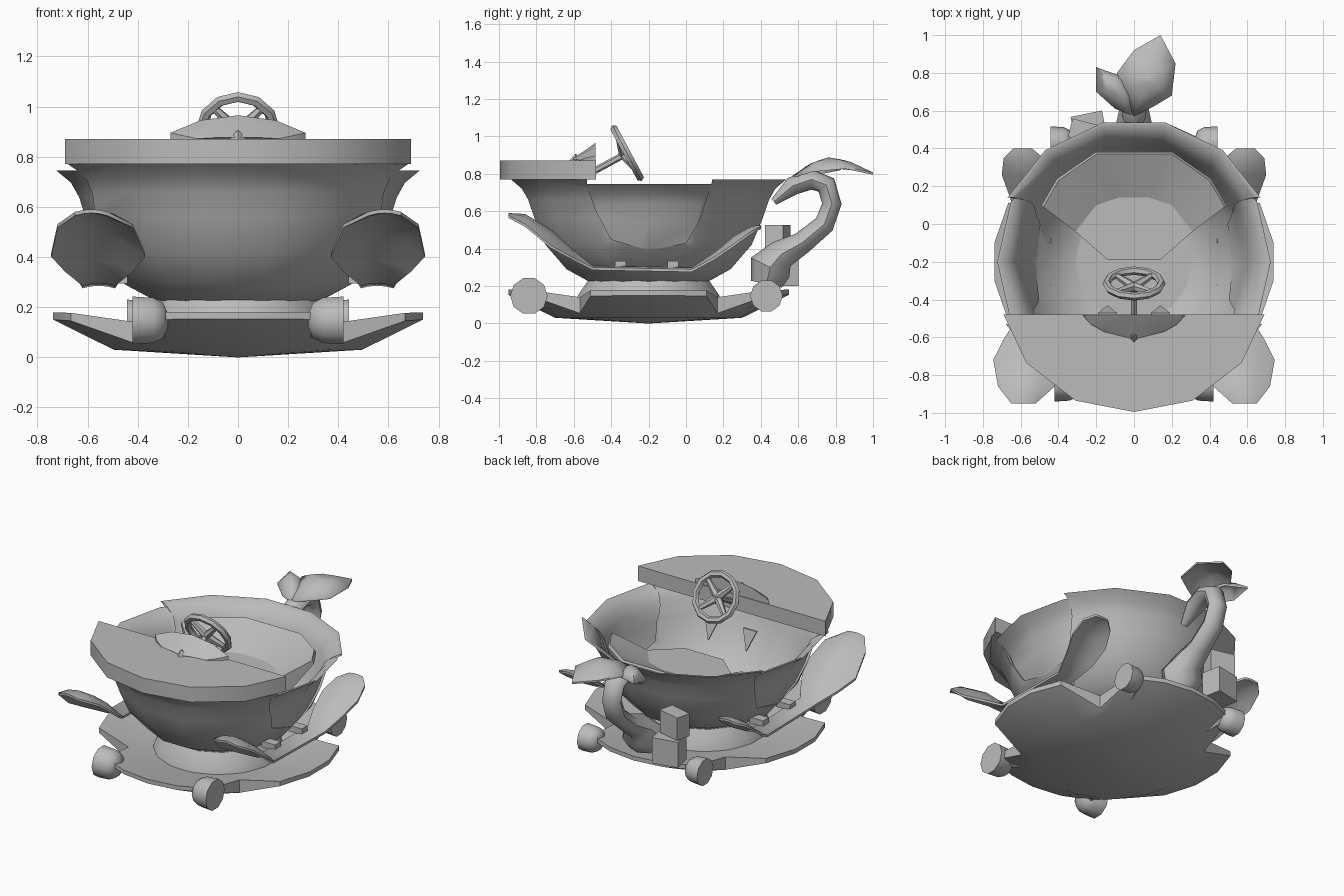
import bpy, bmesh, math
from mathutils import Vector, Matrix

if "Cube" in bpy.data.objects:
    bpy.data.objects.remove(bpy.data.objects["Cube"])

grey = bpy.data.materials.new("plain_grey")
grey.use_nodes = True
COLOUR = (0.5, 0.5, 0.5, 1)
grey.diffuse_color = COLOUR
grey.node_tree.nodes["Principled BSDF"].inputs["Base Color"].default_value = COLOUR
CENTRE = Matrix.Translation((0, -0.2, 0))


def finish(ob, angle):
    ob.data.materials.clear()
    ob.data.materials.append(grey)
    bpy.ops.object.select_all(action='DESELECT')
    ob.select_set(True)
    bpy.context.view_layer.objects.active = ob
    if angle:
        bpy.ops.object.shade_smooth_by_angle(angle=math.radians(angle))
    return ob


def skin(name, rings, angle=35):
    """Closed solid through a list of equal-length rings."""
    bm = bmesh.new()
    rows = [[bm.verts.new(p) for p in ring] for ring in rings]
    n = len(rows[0])
    for a, b in zip(rows, rows[1:]):
        for i in range(n):
            j = (i + 1) % n
            bm.faces.new((a[i], a[j], b[j], b[i]))
    bm.faces.new(rows[0])
    bm.faces.new(rows[-1])
    bmesh.ops.recalc_face_normals(bm, faces=bm.faces)
    me = bpy.data.meshes.new(name)
    bm.to_mesh(me)
    bm.free()
    ob = bpy.data.objects.new(name, me)
    bpy.context.collection.objects.link(ob)
    return finish(ob, angle)


def lathe(name, profile, sides, matrix, turn=0.0, angle=35):
    rings = []
    for r, z in profile:
        steps = [math.tau * (i + turn) / sides for i in range(sides)]
        rings.append([matrix @ Vector((r * math.cos(a), r * math.sin(a), z)) for a in steps])
    return skin(name, rings, angle)


def tube(name, points, radii, sides=8, wide=1.0):
    pts = [Vector(p) for p in points]
    rings = []
    for i, p in enumerate(pts):
        t = (pts[min(i + 1, len(pts) - 1)] - pts[max(i - 1, 0)]).normalized()
        ref = Vector((0, 1, 0)) if abs(t.x) > 0.9 else Vector((1, 0, 0))
        u = ref.cross(t).normalized()
        v = t.cross(u) * wide
        rings.append([p + radii[i] * (u * math.cos(math.tau * k / sides) + v * math.sin(math.tau * k / sides))
                      for k in range(sides)])
    return skin(name, rings, 50)


def prism(name, outline, low, high, axis="z", angle=0):
    put = (lambda p, h: (p[0], p[1], h)) if axis == "z" else (lambda p, h: (h, p[0], p[1]))
    return skin(name, [[put(p, h) for p in outline] for h in (low, high)], angle)


def box(name, centre, size, turn):
    m = Matrix.Translation(centre) @ Matrix.Rotation(turn, 4, 'Z')
    sx, sy, sz = (s / 2 for s in size)
    base = [(-sx, -sy), (sx, -sy), (sx, sy), (-sx, sy)]
    return skin(name, [[m @ Vector((x, y, z)) for x, y in base] for z in (-sz, sz)], 0)


def boolean(ob, cutter, mode):
    mod = ob.modifiers.new("door_shape", 'BOOLEAN')
    mod.object, mod.operation, mod.solver = cutter, mode, 'EXACT'


# saucer with four V notches for the wheels
quarter = [(8, 0.745), (25, 0.735), (42, 0.55), (59, 0.745), (75, 0.75)]
spokes = quarter + [(90, 0.75)] + [(180 - a, r) for a, r in reversed(quarter)]
spokes += [(a + 180, r) for a, r in spokes]


def saucer_ring(radius, height):
    ring = []
    for a, rim in spokes:
        r = rim if radius is None else radius
        a = math.radians(a)
        ring.append((r * math.cos(a), -0.2 + r * math.sin(a), height(r)))
    return ring


def under(r):
    return 0.03 + max(0, r - 0.5) * 0.49


def over(r):
    return 0.11 + (r - 0.4) * 0.2


skin("saucer", [saucer_ring(0.01, lambda r: 0), saucer_ring(0.5, under), saucer_ring(None, under),
                saucer_ring(None, over), saucer_ring(0.4, over), saucer_ring(0.02, over)], 35)
lathe("cup_foot", [(0.4, 0.1), (0.385, 0.15), (0.33, 0.23)], 16, CENTRE, 0.5)

# thin-walled cup body and the two lower door panels
outer = [(0.02, 0.22), (0.32, 0.22), (0.45, 0.29), (0.565, 0.42), (0.625, 0.56), (0.66, 0.66), (0.695, 0.72),
         (0.755, 0.77)]
cup_profile = outer + [(0.74, 0.77)] + [(r - 0.014, z + 0.008) for r, z in reversed(outer[:-1])]
cup = lathe("cup_body", cup_profile, 14, CENTRE, 0, 45)
doors = lathe("side_doors", [(max(r - 0.04 * z, 0.005), z * 0.967) for r, z in cup_profile], 14, CENTRE, 0, 45)
cutter = prism("door_cutter", [(-0.53, 0.95), (-0.53, 0.74), (-0.48, 0.6), (-0.4, 0.45), (-0.2, 0.39),
                               (0, 0.43), (0.07, 0.55), (0.14, 0.76), (0.14, 0.95)], -1, 1, "x")
cutter.hide_render = True
cutter.display_type = 'WIRE'
boolean(cup, cutter, 'DIFFERENCE')
boolean(doors, cutter, 'INTERSECT')

# flat hood over the front half
side = [(0.31, -0.935), (0.57, -0.735), (0.69, -0.48)]
prism("hood", [(0, -0.995)] + side + [(-x, y) for x, y in reversed(side)], 0.77, 0.87, angle=40)

# dashboard cowl and ornament
rear = [(0.27, 0.87), (0.27, 0.895), (0.15, 0.945), (0, 0.965), (-0.15, 0.945), (-0.27, 0.895), (-0.27, 0.87)]
skin("dash_cowl", [[(x, -0.485, z) for x, z in rear],
                   [(x * 0.85, -0.53, 0.87 + (z - 0.87) * 0.65) for x, z in rear],
                   [(x * 0.6, -0.61 + abs(x) * 0.15, 0.87 + (z - 0.87) * 0.08) for x, z in rear]], 30)
lathe("hood_ornament", [(0.035, 0.87), (0.003, 0.905)], 4, Matrix.Translation((0, -0.59, 0)))

# steering wheel
TILT = Matrix.Translation((0, -0.315, 0.91)) @ Matrix.Rotation(math.radians(-62), 4, 'X')
bpy.ops.mesh.primitive_torus_add(major_segments=12, minor_segments=6, major_radius=0.145, minor_radius=0.022)
wheel = bpy.context.object
wheel.name = "steering_wheel"
wheel.matrix_world = TILT
finish(wheel, 50)
for i in range(4):
    a = math.pi * (0.25 + i / 2)
    end = TILT @ Vector((0.142 * math.cos(a), 0.142 * math.sin(a), 0))
    tube("steering_spoke", [TILT @ Vector((0, 0, -0.02)), end], [0.026, 0.015], 6)
tube("steering_column", [TILT @ Vector((0, 0, 0)), (0, -0.5, 0.81)], [0.018, 0.018], 6)

# bench seat: curved backrest and cushion
top = [(0.48, 0.09), (0.4, 0.23), (0.2, 0.37)]
low = [(0.31, -0.04), (0.2, 0.1), (0.08, 0.14)]
top += [(-x, y) for x, y in reversed(top)]
low += [(-x, y) for x, y in reversed(low)]
skin("seat_back", [[(*b, 0.5), (*b, 0.58), (*t, 0.7), (t[0] * 1.02, t[1] + 0.01, 0.68),
                    (b[0] * 1.2, b[1] + 0.06, 0.5)] for t, b in zip(top, low)], 30)
prism("seat_cushion", low + [(-0.14, -0.19), (0.14, -0.19)], 0.5, 0.58)

# curled handle at the back
tube("cup_handle", [(0, 0.47, 0.65), (0, 0.57, 0.735), (0, 0.67, 0.77), (0, 0.75, 0.74), (0, 0.78, 0.64),
                    (0, 0.74, 0.53), (0, 0.62, 0.43), (0, 0.51, 0.37), (0, 0.45, 0.3), (0, 0.43, 0.21)],
     [0.02, 0.05, 0.055, 0.055, 0.052, 0.055, 0.06, 0.08, 0.115, 0.085], 8, 1.25)


# leaves on the handle
def leaf(name, outline, ridge, rim):
    ring = [Vector((x, y, rim(y))) for x, y in outline]
    peak = Vector(ridge)
    mid = [p.lerp(peak, 0.5) + Vector((0, 0, 0.015)) for p in ring]
    tip = [p.lerp(peak, 0.95) for p in ring]
    down = Vector((0, 0, -0.012))
    skin(name, [[p + down for p in tip], [p + down for p in mid], [p + down for p in ring], ring, mid, tip], 60)


leaf("large_leaf", [(0, 0.57), (0.1, 0.62), (0.2, 0.68), (0.22, 0.85), (0.14, 1.0), (0, 0.92), (-0.09, 0.8),
                    (-0.05, 0.68)], (0.07, 0.76, 0.89), lambda y: 0.79 + 0.05 * math.sin((y - 0.57) * 6.5))
leaf("small_leaf", [(0, 0.57), (0.01, 0.66), (-0.06, 0.78), (-0.2, 0.83), (-0.2, 0.7), (-0.1, 0.61)],
     (-0.1, 0.71, 0.87), lambda y: 0.78 + 0.2 * (y - 0.57))

# luggage at the back right
box("upper_box", (-0.26, 0.49, 0.45), (0.16, 0.1, 0.15), -0.25)
box("lower_box", (-0.24, 0.52, 0.285), (0.17, 0.13, 0.17), 0.2)

# parts mirrored left and right
fender = [(-0.95, 0.59, 0.52, 0.65), (-0.86, 0.585, 0.42, 0.72), (-0.72, 0.5, 0.37, 0.745),
          (-0.61, 0.4, 0.42, 0.69), (-0.5, 0.31, 0.49, 0.62), (0.03, 0.3, 0.49, 0.62),
          (0.15, 0.38, 0.45, 0.66), (0.26, 0.47, 0.44, 0.7), (0.35, 0.52, 0.48, 0.69), (0.4, 0.525, 0.54, 0.64)]
wheel_profile = [(0.03, 0), (0.075, 0.02), (0.095, 0.06), (0.1, 0.14)]
for s, word in ((1, "left"), (-1, "right")):
    # arched fender running from front petal to rear petal
    rings = []
    for y, z, x0, x1 in fender:
        drop = 0.6 * (x1 - x0) ** 2
        upper = [(s * (x0 + (x1 - x0) * t), y, z - drop * (2 * t - 1) ** 2) for t in (0, 0.25, 0.5, 0.75, 1)]
        rings.append(upper + [(x, yy, zz - 0.015) for x, yy, zz in reversed(upper)])
    skin(word + "_fender", rings, 50)
    for y in (-0.35, -0.07):
        box(word + "_step_bracket", (s * 0.49, y, 0.315), (0.1, 0.06, 0.04), 0)
    for place, y, size in (("front", -0.84, 1.0), ("rear", 0.43, 0.87)):
        m = (Matrix.Translation((s * (0.28 if size == 1 else 0.32), y, 0.147))
             @ Matrix.Rotation(s * math.pi / 2, 4, 'Y') @ Matrix.Scale(size, 4))
        lathe(f"{place}_{word}_wheel", wheel_profile, 10, m, 0.5, 50)
        tube(f"{place}_{word}_axle", [(s * 0.29, y * 0.8 - 0.04, 0.1), (s * 0.34, y, 0.147)], [0.025, 0.03], 6)
    # triangular pedal
    face = [(s * 0.14 - 0.05, -0.47, 0.67), (s * 0.14 + 0.05, -0.47, 0.67), (s * 0.14, -0.43, 0.54)]
    skin(word + "_pedal", [face, [(x, y - 0.012, z) for x, y, z in face]], 0)
